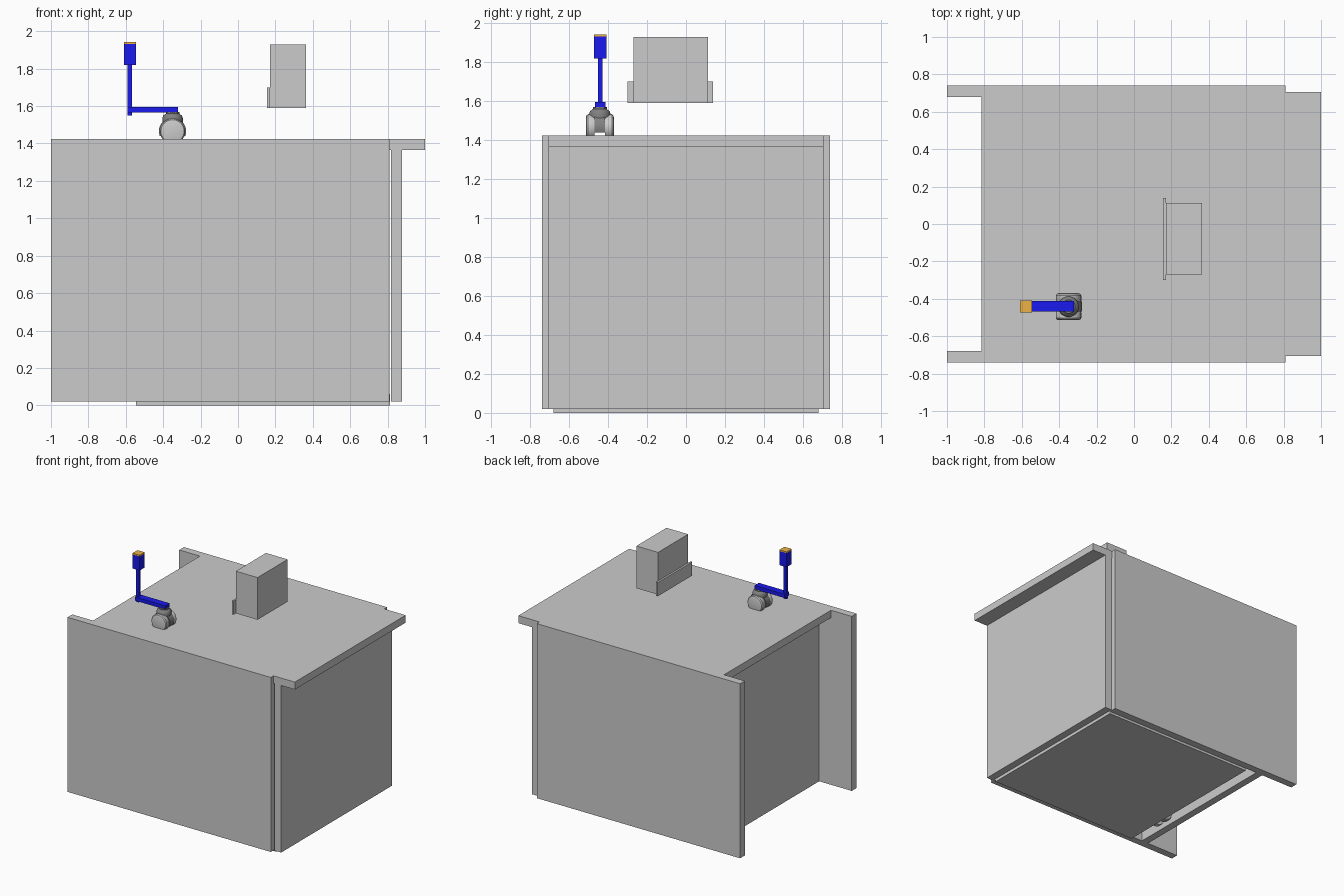
import bpy, bmesh
from math import pi, cos, sin, radians
from mathutils import Matrix

if "Cube" in bpy.data.objects:
    bpy.data.objects.remove(bpy.data.objects["Cube"])


def material(name, rgb):
    m = bpy.data.materials.new(name)
    m.diffuse_color = (*rgb, 1)
    m.use_nodes = True
    m.node_tree.nodes["Principled BSDF"].inputs["Base Color"].default_value = m.diffuse_color
    return m


BLUE = material("blue_paint", (0.01, 0.01, 0.85))
ORANGE = material("orange_cap", (0.85, 0.45, 0.06))
DARK = material("dark_plastic", (0.22, 0.22, 0.22))


def finish(name, bm, mat=None, smooth=False):
    bmesh.ops.recalc_face_normals(bm, faces=bm.faces)
    me = bpy.data.meshes.new(name)
    bm.to_mesh(me)
    bm.free()
    ob = bpy.data.objects.new(name, me)
    bpy.context.collection.objects.link(ob)
    if mat:
        me.materials.append(mat)
    if smooth:
        bpy.ops.object.select_all(action='DESELECT')
        ob.select_set(True)
        bpy.context.view_layer.objects.active = ob
        bpy.ops.object.shade_smooth_by_angle(angle=radians(35))
    return ob


def box(name, x, y, z, mat=None):
    """Box from (min, max) ranges."""
    bm = bmesh.new()
    bmesh.ops.create_cube(bm, size=1)
    for v in bm.verts:
        v.co = [r[0] if c < 0 else r[1] for c, r in zip(v.co, (x, y, z))]
    return finish(name, bm, mat)


def prism(name, pts, lift, mat=None, smooth=False):
    """Extrude a polygon of 3D points along the vector lift."""
    bm = bmesh.new()
    f = bm.faces.new([bm.verts.new(p) for p in pts])
    new = bmesh.ops.extrude_face_region(bm, geom=[f], use_keep_orig=True)["geom"]
    bmesh.ops.translate(bm, vec=lift, verts=[v for v in new if isinstance(v, bmesh.types.BMVert)])
    return finish(name, bm, mat, smooth)


def lathe(name, profile, place, mat=None, n=32):
    """Revolve (radius, height) points about z, then place by matrix."""
    bm = bmesh.new()
    vs = [bm.verts.new((r, 0, h)) for r, h in profile]
    es = [bm.edges.new(p) for p in zip(vs, vs[1:])]
    bmesh.ops.spin(bm, geom=vs + es, cent=(0, 0, 0), axis=(0, 0, 1), angle=2 * pi, steps=n)
    bmesh.ops.remove_doubles(bm, verts=bm.verts, dist=1e-5)
    bm.transform(place)
    return finish(name, bm, mat, True)


def caster(name, x, y, z):
    """Twin-wheel caster; z is the axle height."""
    wheel = [(0, 0), (.066, 0), (.068, .004), (.068, .034), (.062, .042), (.052, .045), (0, .045)]
    for side, s in (("left", -1), ("right", 1)):
        place = Matrix.Translation((x, y + s * .027, z)) @ Matrix.Rotation(-s * pi / 2, 4, 'X')
        lathe(f"{name}_{side}_wheel", wheel, place)
    # hood between the wheels
    arc = [radians(-20 + i * 220 / 20) for i in range(21)]
    pts = [(x + .073 * cos(a), y - .027, z + .073 * sin(a)) for a in arc]
    prism(f"{name}_hood", pts, (0, .054, 0), DARK, True)
    # swivel neck
    neck = [(0, .04), (.055, .04), (.055, .07), (.05, .084), (.036, .094), (.036, .104), (0, .104)]
    lathe(f"{name}_neck", neck, Matrix.Translation((x, y, z)), DARK)


# cabinet panels
for side, s in (("front", -1), ("back", 1)):
    box(f"{side}_side_panel", (-1, .81), sorted((s * .68, s * .74)), (.02, 1.425))
outline = [(-.815, -.68), (.81, -.68), (.81, -.705), (1, -.705)]
outline += [(x, -y) for x, y in reversed(outline)]
prism("top_panel", [(x, y, 1.365) for x, y in outline], (0, 0, .06))
box("right_panel", (.818, .878), (-.705, .705), (.02, 1.365))
box("left_panel", (-.77, -.71), (-.68, .68), (.02, 1.365)).location.x = .06
box("floor_panel", (-.545, .812), (-.68, .68), (0, .06))

# floating control box with a mounting flange
box("control_box", (.17, .363), (-.27, .113), (1.59, 1.93))
box("mounting_flange", (.155, .17), (-.3, .138), (1.59, 1.7))

# casters: one on the top, one inside by the floor opening
caster("top_caster", -.35, -.442, 1.465)
caster("inner_caster", -.59, -.40, .1)

# blue crank arm
box("arm_bar", (-.59, -.322), (-.467, -.412), (1.565, 1.595), BLUE)
box("arm_post", (-.592, -.568), (-.451, -.429), (1.55, 1.82), BLUE)
box("arm_head", (-.61, -.546), (-.472, -.408), (1.82, 1.933), BLUE)
box("head_cap", (-.61, -.546), (-.472, -.408), (1.933, 1.943), ORANGE)
lathe("arm_pin", [(0, 0), (.02, 0), (.02, .012), (0, .012)], Matrix.Translation((-.35, -.442, 1.56)), DARK, 24)
